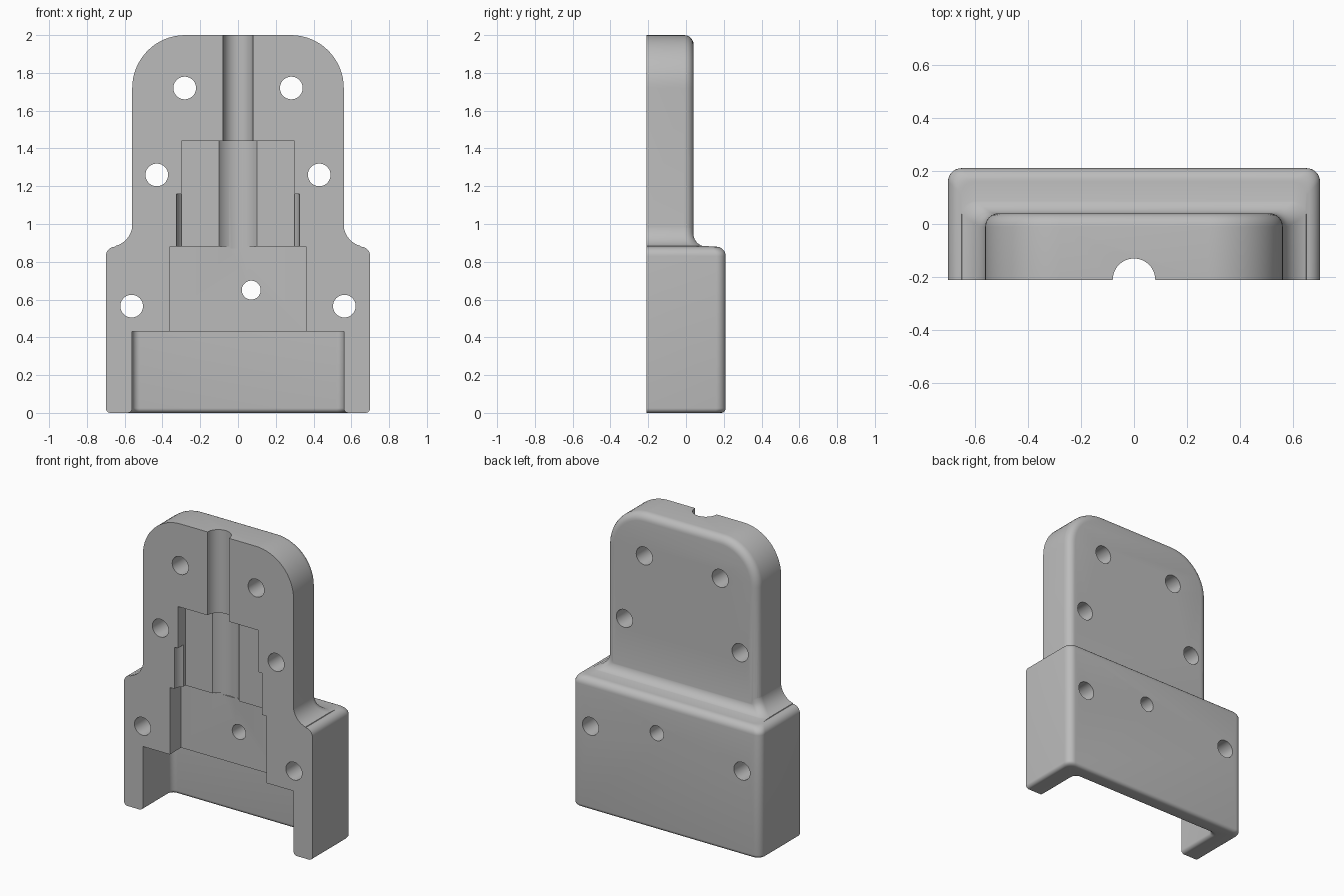
import bpy, bmesh
from math import sin, cos, pi, sqrt

cube = bpy.data.objects.get("Cube")
if cube:
    bpy.data.objects.remove(cube, do_unlink=True)

FRONT = -0.21      # mating face
DEEP = -0.35       # solids and cutters start in front of it


def make(name, bm):
    bmesh.ops.recalc_face_normals(bm, faces=bm.faces)
    mesh = bpy.data.meshes.new(name)
    bm.to_mesh(mesh)
    bm.free()
    ob = bpy.data.objects.new(name, mesh)
    bpy.context.collection.objects.link(ob)
    return ob


def loft(name, slices, corner, front):
    """Stack horizontal sections (z, half width, back y), back corners rounded."""
    bm = bmesh.new()
    rings = []
    for z, w, b in slices:
        pts = [(w, front)]
        for i in range(9):
            a = i * pi / 16
            pts.append((w - corner + corner * cos(a), b - corner + corner * sin(a)))
        pts += [(-x, y) for x, y in reversed(pts)]
        rings.append([bm.verts.new((x, y, z)) for x, y in pts])
    n = len(rings[0])
    for lo, hi in zip(rings, rings[1:]):
        for i in range(n):
            j = (i + 1) % n
            bm.faces.new((lo[i], lo[j], hi[j], hi[i]))
    bm.faces.new(rings[0])
    bm.faces.new(rings[-1])
    return make(name, bm)


def box(name, w, z0, z1, back):
    bm = bmesh.new()
    bmesh.ops.create_cube(bm, size=1)
    for v in bm.verts:
        v.co = (v.co.x * 2 * w, back if v.co.y > 0 else DEEP, z1 if v.co.z > 0 else z0)
    return make(name, bm)


def rod(name, radius, length, location, along_y=False):
    bm = bmesh.new()
    bmesh.ops.create_cone(bm, cap_ends=True, segments=48, radius1=radius,
                          radius2=radius, depth=length)
    ob = make(name, bm)
    ob.location = location
    if along_y:
        ob.rotation_euler.x = pi / 2
    return ob


def boolean(target, tool, operation):
    bpy.context.view_layer.update()
    mod = target.modifiers.new(tool.name, 'BOOLEAN')
    mod.operation = operation
    mod.solver = 'EXACT'
    mod.object = tool
    bpy.context.view_layer.objects.active = target
    bpy.ops.object.modifier_apply(modifier=mod.name)
    bpy.data.objects.remove(tool, do_unlink=True)


def arc(r, d):
    return sqrt(max(r * r - d * d, 0))


# Lower block with rounded rims, flowing into the upper plate
R = 0.05
slices = []
for i in range(7):
    a = i * pi / 12
    inset = 0.025 * (1 - sin(a))
    slices.append((0.025 * (1 - cos(a)), 0.7 - inset, 0.21 - inset))
for i in range(9):
    a = i * pi / 16
    inset = R * (1 - cos(a))
    slices.append((0.83 + R * sin(a), 0.7 - inset, 0.21 - inset))
for i in range(17):
    z = 0.884 + 0.116 * (i / 16) ** 1.5
    back = 0.11 - arc(0.07, max(0.95 - z, 0))
    slices.append((z, 0.679 - arc(0.12, 1 - z), back - 0.001))
body = loft("mould_half", slices, R, DEEP)

# Upper plate with round shoulders and a softened back rim
bm = bmesh.new()
outline = [(0.56, 0.5)]
for i in range(17):
    a = i * pi / 32
    outline.append((0.28 + 0.28 * cos(a), 1.72 + 0.28 * sin(a)))
outline += [(-x, z) for x, z in reversed(outline)]
face = bm.faces.new([bm.verts.new((x, 0.04, z)) for x, z in outline])
rim = list(face.edges)
ext = bmesh.ops.extrude_face_region(bm, geom=[face], use_keep_orig=True)
for v in ext["geom"]:
    if isinstance(v, bmesh.types.BMVert):
        v.co.y = DEEP + 0.02
bmesh.ops.recalc_face_normals(bm, faces=bm.faces)
bmesh.ops.bevel(bm, geom=rim, offset=R, offset_type='OFFSET', segments=6,
                profile=0.5, affect='EDGES')
boolean(body, make("upper_plate", bm), 'UNION')

# Flat mating face
trim = box("front_trim", 2, -1, 3, FRONT)
for v in trim.data.vertices:
    if v.co.y < FRONT:
        v.co.y = -1
boolean(body, trim, 'DIFFERENCE')

# Wide mouth, open at the bottom with a rounded lip
lip = 0.025
slices = [(-0.1, 0.56 + lip, 0.1 + lip)]
for i in range(7):
    a = i * pi / 12
    flare = lip * (1 - sin(a))
    slices.append((lip * (1 - cos(a)), 0.56 + flare, 0.1 + flare))
slices.append((0.43, 0.56, 0.1))
boolean(body, loft("mouth_cut", slices, 0.04, DEEP), 'DIFFERENCE')

# Stepped pockets above the mouth
boolean(body, box("middle_pocket", 0.36, 0.4, 0.88, FRONT + 0.12), 'DIFFERENCE')
boolean(body, box("upper_pocket", 0.3, 0.87, 1.44, FRONT + 0.08), 'DIFFERENCE')

# Curved side reliefs, cable bore and its narrow exit
for side in (-1, 1):
    boolean(body, rod("side_relief", 0.079, 0.29, (side * 0.246, FRONT, 1.015)),
            'DIFFERENCE')
boolean(body, rod("bore", 0.128, 0.57, (0, FRONT, 1.155)), 'DIFFERENCE')
boolean(body, rod("cable_exit", 0.08, 0.8, (0, FRONT, 1.8)), 'DIFFERENCE')

# Screw holes and the single offset hole
holes = [(s * x, z, 0.06) for s in (-1, 1)
         for x, z in ((0.282, 1.72), (0.43, 1.26), (0.563, 0.565))]
holes.append((0.07, 0.65, 0.05))
for x, z, r in holes:
    boolean(body, rod("hole", r, 1, (x, 0, z), True), 'DIFFERENCE')

# Grey finish
grey = bpy.data.materials.new("plain_grey")
grey.use_nodes = True
colour = (0.5, 0.5, 0.5, 1)
grey.diffuse_color = colour
grey.node_tree.nodes["Principled BSDF"].inputs["Base Color"].default_value = colour
body.data.materials.clear()
body.data.materials.append(grey)
for p in body.data.polygons:
    p.material_index = 0

bpy.ops.object.select_all(action='DESELECT')
body.select_set(True)
bpy.context.view_layer.objects.active = body
bpy.ops.object.shade_smooth_by_angle(angle=pi / 6)
